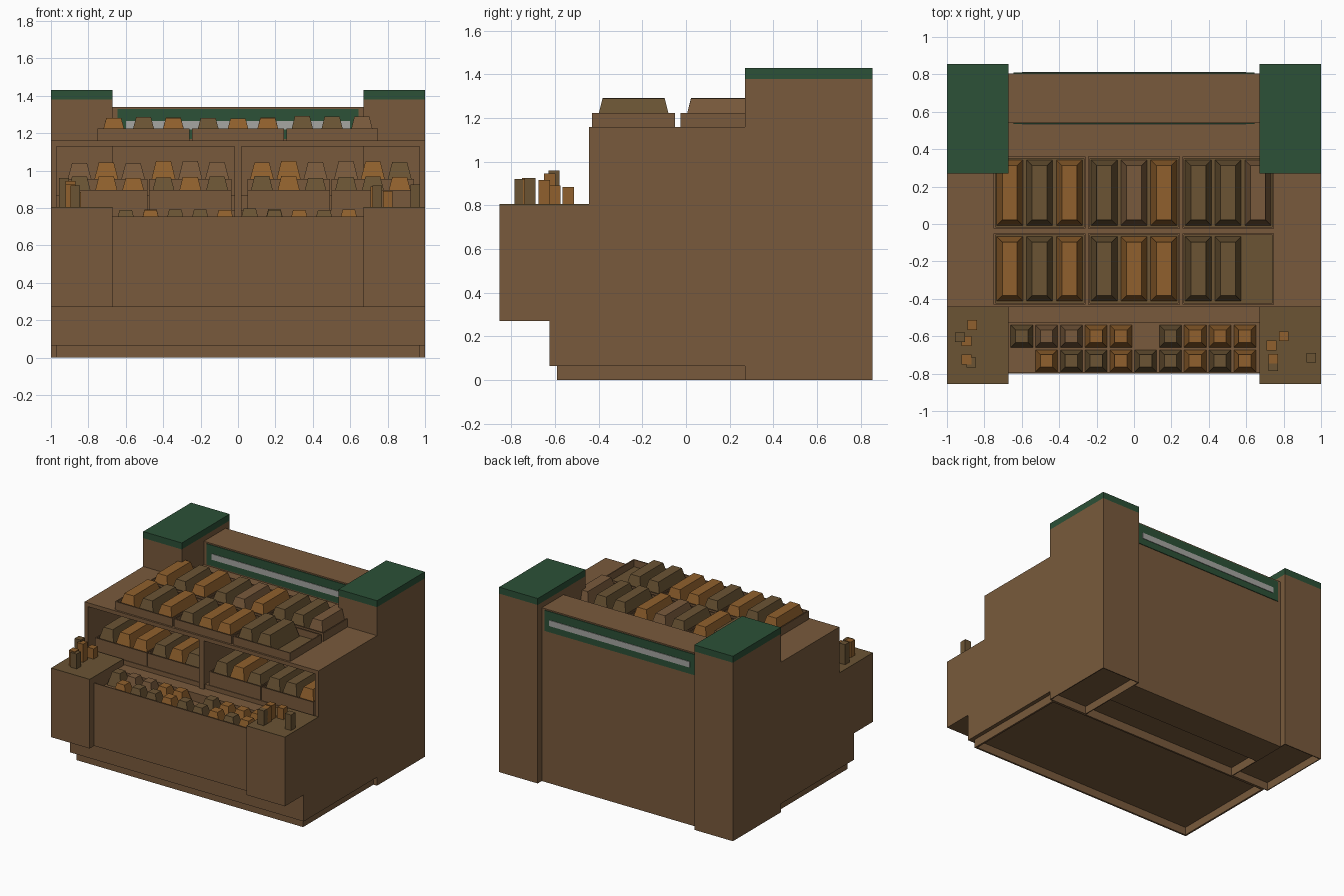
import bpy, bmesh, random

if "Cube" in bpy.data.objects:
    bpy.data.objects.remove(bpy.data.objects["Cube"])
random.seed(4)


def mat(name, r, g, b):
    m = bpy.data.materials.new(name)
    m.diffuse_color = (r, g, b, 1)
    m.use_nodes = True
    m.node_tree.nodes["Principled BSDF"].inputs["Base Color"].default_value = m.diffuse_color
    return m


WOOD = mat("wood brown", .19, .102, .045)
OLIVE = mat("dark crust brown", .145, .088, .034)
GOLD = mat("golden crust", .28, .118, .026)
GREEN = mat("dark green", .025, .082, .038)
GREY = mat("light grey", .38, .38, .36)
CRUST = {"O": GOLD, "D": OLIVE, "B": WOOD}


def finish(name, bm, *mats):
    bmesh.ops.recalc_face_normals(bm, faces=bm.faces)
    me = bpy.data.meshes.new(name)
    bm.to_mesh(me)
    bm.free()
    for m in mats:
        me.materials.append(m)
    ob = bpy.data.objects.new(name, me)
    bpy.context.collection.objects.link(ob)
    return ob


def box_bm(x0, x1, y0, y1, z0, z1):
    bm = bmesh.new()
    bmesh.ops.create_cube(bm, size=1)
    for v in bm.verts:
        v.co = (x1 if v.co.x > 0 else x0, y1 if v.co.y > 0 else y0, z1 if v.co.z > 0 else z0)
    return bm


def box(name, x0, x1, y0, y1, z0, z1, m=WOOD):
    return finish(name, box_bm(x0, x1, y0, y1, z0, z1), m)


def open_box(name, x0, x1, y0, y1, z0, z1, rim, depth, up=1, floor=OLIVE):
    """Box with its top (or underside) sunk in, leaving a thin rim."""
    bm = box_bm(x0, x1, y0, y1, z0, z1)
    bm.normal_update()
    face = next(f for f in bm.faces if f.normal.z * up > .9)
    bmesh.ops.inset_region(bm, faces=[face], thickness=rim)
    ext = bmesh.ops.extrude_discrete_faces(bm, faces=[face])["faces"][0]
    ext.material_index = 1
    for v in ext.verts:
        v.co.z -= depth * up
    return finish(name, bm, WOOD, floor)


def bread(name, x, y, z, w, l, h, kind, taper=.03):
    """Loaf: a flat-topped tapered block."""
    bm = box_bm(x - w / 2, x + w / 2, y - l / 2, y + l / 2, z, z + h)
    for v in bm.verts:
        if v.co.z > z + h / 2:
            v.co.x += taper if v.co.x < x else -taper
            v.co.y += taper if v.co.y < y else -taper
    finish(name, bm, CRUST[kind])


def tray_row(name, starts, width, y0, y1, z, rim_h, kinds):
    """Row of trays with three loaves each; '-' leaves a gap."""
    for i, x0 in enumerate(starts):
        open_box(name + "_tray", x0, x0 + width, y0, y1, z, z + rim_h, .012, rim_h - .01)
        for j in range(3):
            k = kinds[i * 3 + j]
            if k != "-":
                x = x0 + width / 2 + (j - 1) * (width / 3 - .004)
                bread(name + "_loaf", x, (y0 + y1) / 2, z + .01, .14, y1 - y0 - .035,
                      random.uniform(.108, .122), k)


# plinth and lower body
open_box("plinth", -.97, .97, -.59, .27, 0, .068, .02, .06, -1, WOOD)
box("lower_body", -1, 1, -.625, .27, .065, .6)
box("lower_body_rear", -.67, .67, .27, .54, .065, .75)

# back columns with green caps, front posts with dark tops
for s in (-1, 1):
    xa, xb = sorted((s * .67, s))
    open_box("back_column", xa, xb, .27, .855, 0, 1.38, .01, .06, -1, WOOD)
    box("column_cap", xa, xb, .27, .855, 1.38, 1.43, GREEN)
    box("front_post", xa, xb, -.855, -.445, .27, .8)
    box("front_post_top", xa, xb, -.855, -.445, .8, .805, OLIVE)

# header panel at the back, with a sign strip on both sides
box("header_panel", -.67, .67, .54, .805, 0, 1.34)
for y, d in ((.54, -1), (.805, 1)):
    ya, yb = sorted((y, y + d * .005))
    box("sign_board", -.645, .645, ya, yb, 1.17, 1.33, GREEN)
    ya, yb = sorted((y, y + d * .009))
    box("sign_stripe", -.6, .6, ya, yb, 1.22, 1.265, GREY)

# display cabinet
box("cabinet_floor", -1, 1, -.445, .27, .6, .755)
box("cabinet_back", -.97, .97, .31, .33, .755, 1.13)
box("cabinet_divider", -.02, .02, -.445, .31, .755, 1.13)
box("cabinet_top", -1, 1, -.445, .27, 1.13, 1.16)
box("cabinet_top_rear", -.67, .67, .27, .54, 1.13, 1.16)
for s in (-1, 1):
    xa, xb = sorted((s * .97, s))
    box("cabinet_side", xa, xb, -.445, .27, .755, 1.13)
    xa, xb = sorted((s * .02, s * .97))
    box("cabinet_shelf", xa, xb, -.43, -.04, .755, .79)
    box("cabinet_riser", xa, xb, -.04, .31, .755, .87)

# trays on the top and inside the cabinet
top_x = (-.75, -.245, .258)
tray_row("top_rear", top_x, .49, -.025, .36, 1.16, .064, "ODODBODDB")
tray_row("top_front", top_x, .49, -.43, -.05, 1.16, .064, "ODODOODD-")
mid_x = (-.925, -.476, .05, .5)
tray_row("shelf_front", mid_x, .442, -.425, -.06, .79, .105, "DOODODDODDDO")
tray_row("shelf_rear", mid_x, .442, -.035, .3, .87, .085, "BOBOBBOOBBOD")
for ob in list(bpy.data.objects):
    if ob.name.startswith("shelf") and "loaf" in ob.name:
        ob.location.z = .05

# front bin with rolls
box("bin_front", -.67, .67, -.8, -.792, .27, .755)
box("bin_body", -.67, .67, -.792, -.53, .27, .69)
box("bin_ledge", -.67, .67, -.53, -.445, .27, .755)
for y, kinds in ((-.6, "DBBOO-DOOO"), (-.732, "-ODDODDODO")):
    for i, k in enumerate(kinds):
        if k != "-":
            bread("roll", -.6 + i * .1325, y, .69, .118, .118, random.uniform(.095, .108), k, .026)

# upright bread sticks on the front posts
for x, y, top, k in ((-.93, -.605, .96, "D"), (-.895, -.625, .945, "O"), (-.865, -.54, .885, "O"),
                     (-.895, -.725, .925, "O"), (-.87, -.74, .92, "D"), (.735, -.65, .915, "O"),
                     (.8, -.6, .89, "O"), (.745, -.72, .92, "O"), (.745, -.76, .92, "D"),
                     (.947, -.715, .925, "D")):
    box("bread_stick", x - .026, x + .026, y - .026, y + .026, .78, top, CRUST[k])
